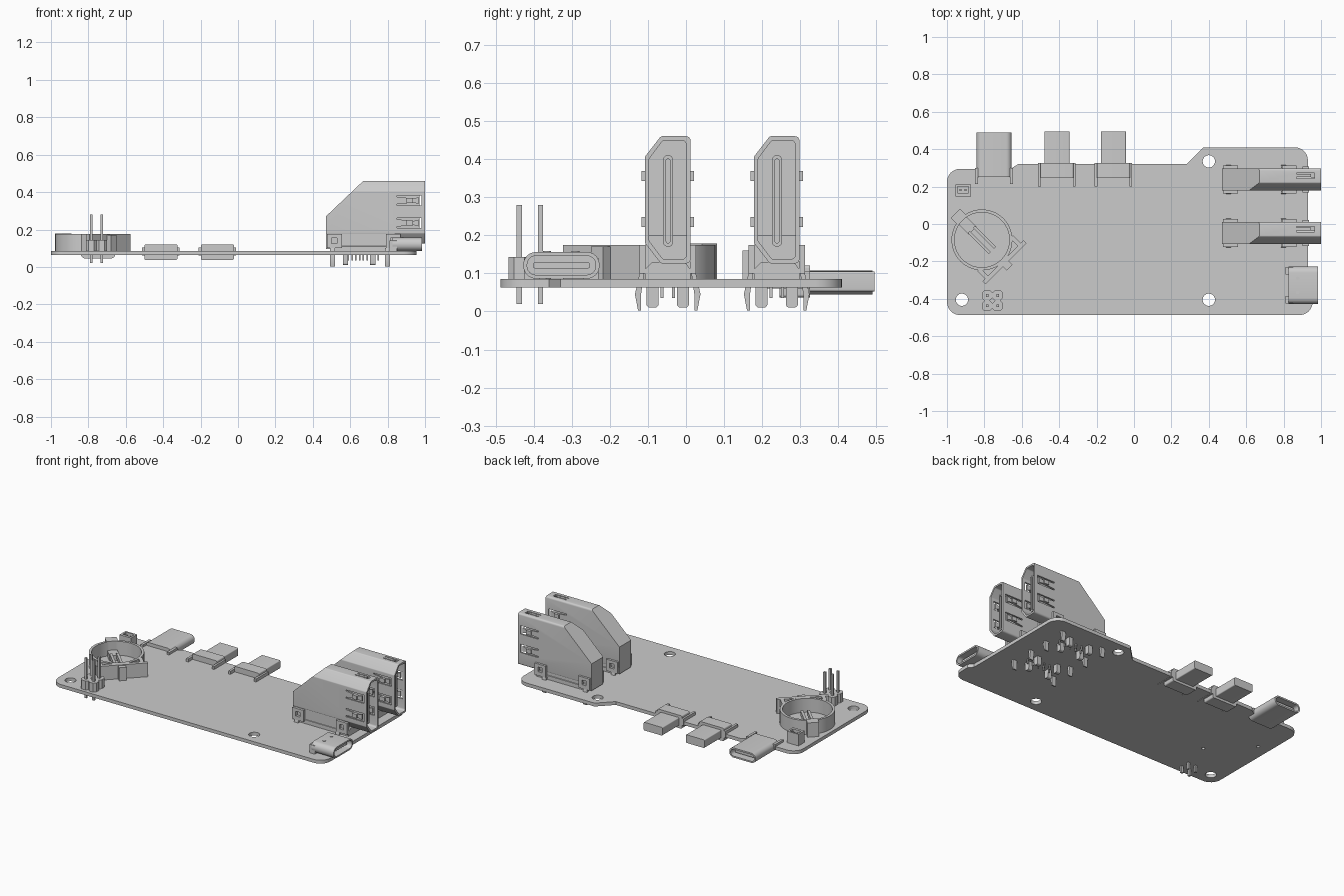
import bpy, bmesh, math
from mathutils import Vector, Matrix

if "Cube" in bpy.data.objects:
    bpy.data.objects.remove(bpy.data.objects["Cube"])

grey = bpy.data.materials.new("light grey")
grey.use_nodes = True
grey.diffuse_color = (0.6, 0.6, 0.6, 1)
grey.node_tree.nodes["Principled BSDF"].inputs["Base Color"].default_value = (0.6, 0.6, 0.6, 1)


def finish(name, bm):
    bmesh.ops.recalc_face_normals(bm, faces=bm.faces[:])
    mesh = bpy.data.meshes.new(name)
    bm.to_mesh(mesh)
    bm.free()
    ob = bpy.data.objects.new(name, mesh)
    mesh.materials.append(grey)
    bpy.context.collection.objects.link(ob)
    return ob


def rounded(corners, steps=6):
    """Outline from (a, b, radius) corners, each replaced by an arc."""
    out = []
    n = len(corners)
    for i, (a, b, r) in enumerate(corners):
        p = Vector((a, b))
        if r == 0:
            out.append(p)
            continue
        d0 = (Vector(corners[i - 1][:2]) - p).normalized()
        d1 = (Vector(corners[(i + 1) % n][:2]) - p).normalized()
        half = d0.angle(d1) / 2
        centre = p + (d0 + d1).normalized() * (r / math.sin(half))
        s = p + d0 * (r / math.tan(half)) - centre
        e = p + d1 * (r / math.tan(half)) - centre
        turn = math.atan2(s.x * e.y - s.y * e.x, s.dot(e))
        for k in range(steps + 1):
            out.append(centre + Matrix.Rotation(turn * k / steps, 2) @ s)
    return out


def prism(name, outline, axis, lo, hi):
    place = {"x": lambda a, b, h: (h, a, b),
             "y": lambda a, b, h: (a, h, b),
             "z": lambda a, b, h: (a, b, h)}[axis]
    bm = bmesh.new()
    face = bm.faces.new([bm.verts.new(place(a, b, lo)) for a, b in outline])
    moved = bmesh.ops.extrude_face_region(bm, geom=[face])["geom"]
    bmesh.ops.translate(bm, vec=place(0, 0, hi - lo),
                        verts=[v for v in moved if isinstance(v, bmesh.types.BMVert)])
    return finish(name, bm)


def box(name, x, y, z):
    return prism(name, [(x[0], y[0]), (x[1], y[0]), (x[1], y[1]), (x[0], y[1])], "z", *z)


def disc(name, x, y, r, lo, hi, sides=32):
    pts = [(x + r * math.cos(2 * math.pi * i / sides),
            y + r * math.sin(2 * math.pi * i / sides)) for i in range(sides)]
    return prism(name, pts, "z", lo, hi)


def cut(ob, *cutters):
    for c in cutters:
        c.hide_render = True
        m = ob.modifiers.new("cut", "BOOLEAN")
        m.operation, m.solver, m.object = "DIFFERENCE", "EXACT", c
        bpy.context.view_layer.objects.active = ob
        bpy.ops.object.modifier_apply(modifier=m.name)
        bpy.data.objects.remove(c)
    return ob


def pill(a0, a1, b0, b1, r):
    return rounded([(a0, b0, r), (a1, b0, r), (a1, b1, r), (a0, b1, r)])


# Circuit board with mounting holes
TOP, BOTTOM = 0.085, 0.063
board = prism("circuit_board", rounded([
    (-1, -0.487, 0.07), (0.955, -0.487, 0.07), (0.955, -0.36, 0), (0.93, -0.33, 0),
    (0.93, 0.41, 0.07), (0.37, 0.41, 0.02), (0.28, 0.32, 0), (-0.62, 0.32, 0.01),
    (-0.66, 0.295, 0.01), (-1, 0.295, 0.07)]), "z", BOTTOM, TOP)
for x, y, r in ((-0.92, -0.405, 0.033), (0.4, -0.405, 0.033), (0.4, 0.335, 0.033),
                (-0.92, 0.02, 0.01), (-0.69, -0.2, 0.01)):
    cut(board, disc("hole_cutter", x, y, r, 0, 0.2, 24))


# Two upright video sockets
def video_section(c, t):
    return rounded([(c - 0.06 + t, 0.18 + t / 2, 0.01), (c - 0.018 + t / 2, 0.126 + t, 0.01),
                    (c + 0.06 - t, 0.126 + t, 0.012), (c + 0.06 - t, 0.46 - t, 0.012),
                    (c - 0.018 + t / 2, 0.46 - t, 0.01), (c - 0.06 + t, 0.406 - t / 2, 0.01)], 4)


for label, c in (("front", -0.048), ("back", 0.238)):
    shell = prism(label + "_video_socket_shell", video_section(c, 0), "x", 0.47, 1)
    bm = bmesh.new()
    bm.from_mesh(shell.data)
    geom = bm.verts[:] + bm.edges[:] + bm.faces[:]
    sliced = bmesh.ops.bisect_plane(bm, geom=geom, plane_co=(0.47, 0, 0.27),
                                    plane_no=(-0.19, 0, 0.2), clear_outer=True)["geom_cut"]
    bmesh.ops.edgeloop_fill(bm, edges=[e for e in sliced if isinstance(e, bmesh.types.BMEdge)])
    bmesh.ops.recalc_face_normals(bm, faces=bm.faces[:])
    bm.to_mesh(shell.data)
    bm.free()
    cut(shell, prism("cavity_cutter", video_section(c, 0.011), "x", 0.7, 1.1))
    # Spring windows in the sides and top, each holding a finger
    for side in (-1, 1):
        y = c + side * 0.06
        for z in (0.235, 0.355):
            cut(shell, box("window_cutter", (0.85, 0.98), (y - 0.02, y + 0.02), (z - 0.027, z + 0.027)))
            finger = [(0.845, z - 0.02), (0.94, z - 0.011), (0.965, z - 0.018),
                      (0.965, z + 0.018), (0.94, z + 0.011), (0.845, z + 0.02)]
            prism(label + "_side_spring", finger, "y", *sorted((y, y - side * 0.011)))
            box(label + "_spring_tip", (0.9, 0.935), sorted((y, y + side * 0.009)), (z - 0.013, z + 0.013))
    cut(shell, box("window_cutter", (0.87, 0.965), (c + 0.005, c + 0.035), (0.43, 0.48)))
    box(label + "_top_spring", (0.87, 0.945), (c + 0.012, c + 0.028), (0.449, 0.46))
    tongue = prism(label + "_contact_tongue", pill(c - 0.012, c + 0.014, 0.17, 0.41, 0.012), "x", 0.69, 0.97)
    cut(tongue, prism("slot_cutter", pill(c - 0.004, c + 0.006, 0.18, 0.4, 0.004), "x", 0.95, 1))
    # Base, rear flaps and front foot
    box(label + "_socket_base", (0.47, 0.84), (c - 0.058, c + 0.058), (0.095, 0.2))
    prism(label + "_socket_foot", [(c - 0.06, TOP), (c + 0.06, TOP), (c + 0.06, 0.11),
          (c + 0.045, 0.13), (c - 0.04, 0.13), (c - 0.06, 0.11)], "x", 0.5, 0.87)
    for side in (-1, 1):
        y = c + side * 0.066
        for x in (0.475, 0.79):
            flap = box(label + "_flap", (x, x + 0.08), (y - 0.008, y + 0.008), (0.1, 0.175))
            cut(flap, box("flap_cutter", (x + 0.025, x + 0.055), (y - 0.1, y + 0.1), (0.125, 0.155)))
        # Splayed clips and flat pegs through the board
        for x in (0.505, 0.8):
            s = side
            prism(label + "_clip", [(c + s * 0.062, 0.1), (c + s * 0.074, 0.1), (c + s * 0.086, 0.045),
                  (c + s * 0.078, 0.003), (c + s * 0.07, 0.003), (c + s * 0.07, 0.045)],
                  "x", x - 0.014, x + 0.014)
        for x in (0.575, 0.72):
            y = c + side * 0.04
            prism(label + "_peg", pill(y - 0.016, y + 0.016, 0.01, 0.1, 0.01), "x", x - 0.014, x + 0.014)
    for i in range(9):
        x = 0.59 + i * 0.02
        y = c + (-0.015, 0.015)[i % 2]
        box(label + "_solder_pin", (x - 0.004, x + 0.004), (y - 0.004, y + 0.004), (0.035, 0.09))


# Two rounded ports, one facing right and one facing back
def rounded_port(name, axis, mid, half, z0, z1, rear, front):
    zc, r = (z0 + z1) / 2, (z1 - z0) / 2
    port = prism(name, pill(mid - half, mid + half, z0, z1, r - 0.002), axis, rear, front)
    cut(port, prism("port_cutter", pill(mid - half + 0.01, mid + half - 0.01, z0 + 0.01, z1 - 0.01, r - 0.012),
                    axis, rear + 0.04, front + 0.1))
    prism(name + "_tongue", pill(mid - half + 0.025, mid + half - 0.025, zc - 0.008, zc + 0.008, 0.006),
          axis, rear + 0.03, front - 0.025)


rounded_port("right_port", "x", -0.327, 0.1, 0.086, 0.156, 0.825, 0.985)
for y in (-0.405, -0.25):
    box("right_port_tab", (0.81, 0.85), (y - 0.02, y + 0.02), (TOP, 0.14))
for y in (-0.365, -0.29):
    disc("right_port_dimple", 0.875, y, 0.01, 0.15, 0.159, 12)
rounded_port("back_port", "y", -0.748, 0.094, 0.044, 0.107, 0.25, 0.49)
for x in (-0.842, -0.654):
    box("back_port_tab", (x - 0.008, x + 0.008), (0.215, 0.3), (0.066, 0.1))

# Two stepped plugs on the back edge
for x in (-0.412, -0.11):
    prism("plug_collar", pill(x - 0.088, x + 0.088, 0.037, 0.121, 0.008), "y", 0.245, 0.325)
    prism("plug_tip", pill(x - 0.067, x + 0.067, 0.052, 0.105, 0.006), "y", 0.32, 0.495)
    for s in (-1, 1):
        box("plug_wing", sorted((x + s * 0.085, x + s * 0.1)), (0.2, 0.325), (0.06, 0.105))

# Round cell holder with its straight side, ear and contact springs
cx, cy = -0.813, -0.085
ring = disc("cell_holder_ring", cx, cy, 0.163, TOP, 0.175, 40)
cut(ring, disc("ring_cutter", cx, cy, 0.147, 0, 0.3, 40))
turn = Matrix.Translation((cx, cy, 0)) @ Matrix.Rotation(-math.pi / 4, 4, "Z")


def holder_part(name, u, v, z):
    box(name, u, v, z).data.transform(turn)


holder_part("cell_holder_side", (0.158, 0.182), (-0.155, 0.155), (TOP, 0.175))
holder_part("cell_holder_contact", (0.15, 0.21), (-0.022, 0.022), (TOP, 0.17))
holder_part("cell_holder_ear", (-0.2, -0.145), (-0.035, 0.035), (TOP, 0.178))
for s in (-1, 1):
    holder_part("cell_holder_corner", (0.1, 0.16), sorted((s * 0.112, s * 0.135)), (TOP, 0.175))
    holder_part("cell_spring", (-0.08, 0.08), (s * 0.02 - 0.008, s * 0.02 + 0.008), (0.1, 0.13))
holder_part("cell_spring_bar", (-0.15, -0.07), (-0.03, 0.03), (TOP, 0.12))

# Pin header
hx, hy = -0.757, -0.41
for sx in (-1, 1):
    for sy in (-1, 1):
        x, y = hx + sx * 0.028, hy + sy * 0.028
        k = 0.028
        prism("header_block", [(x - k, y - k / 2), (x - k / 2, y - k), (x + k / 2, y - k), (x + k, y - k / 2),
              (x + k, y + k / 2), (x + k / 2, y + k), (x - k / 2, y + k), (x - k, y + k / 2)],
              "z", TOP, 0.143)
        box("header_pin", (x - 0.007, x + 0.007), (y - 0.007, y + 0.007), (0.02, 0.28))

# Small upright connector
small = box("small_connector", (-0.955, -0.872), (0.148, 0.21), (TOP, 0.16))
cut(small, box("slot_cutter", (-0.943, -0.884), (0.165, 0.2), (0.11, 0.2)))
for x in (-0.928, -0.9):
    box("small_connector_pin", (x - 0.005, x + 0.005), (0.177, 0.187), (0.1, 0.15))

bpy.ops.object.select_all(action="DESELECT")
for ob in bpy.context.scene.objects:
    if ob.type == "MESH" and ob.data.materials and ob.data.materials[0] == grey:
        ob.select_set(True)
        bpy.context.view_layer.objects.active = ob
bpy.ops.object.shade_smooth_by_angle(angle=math.radians(25))
